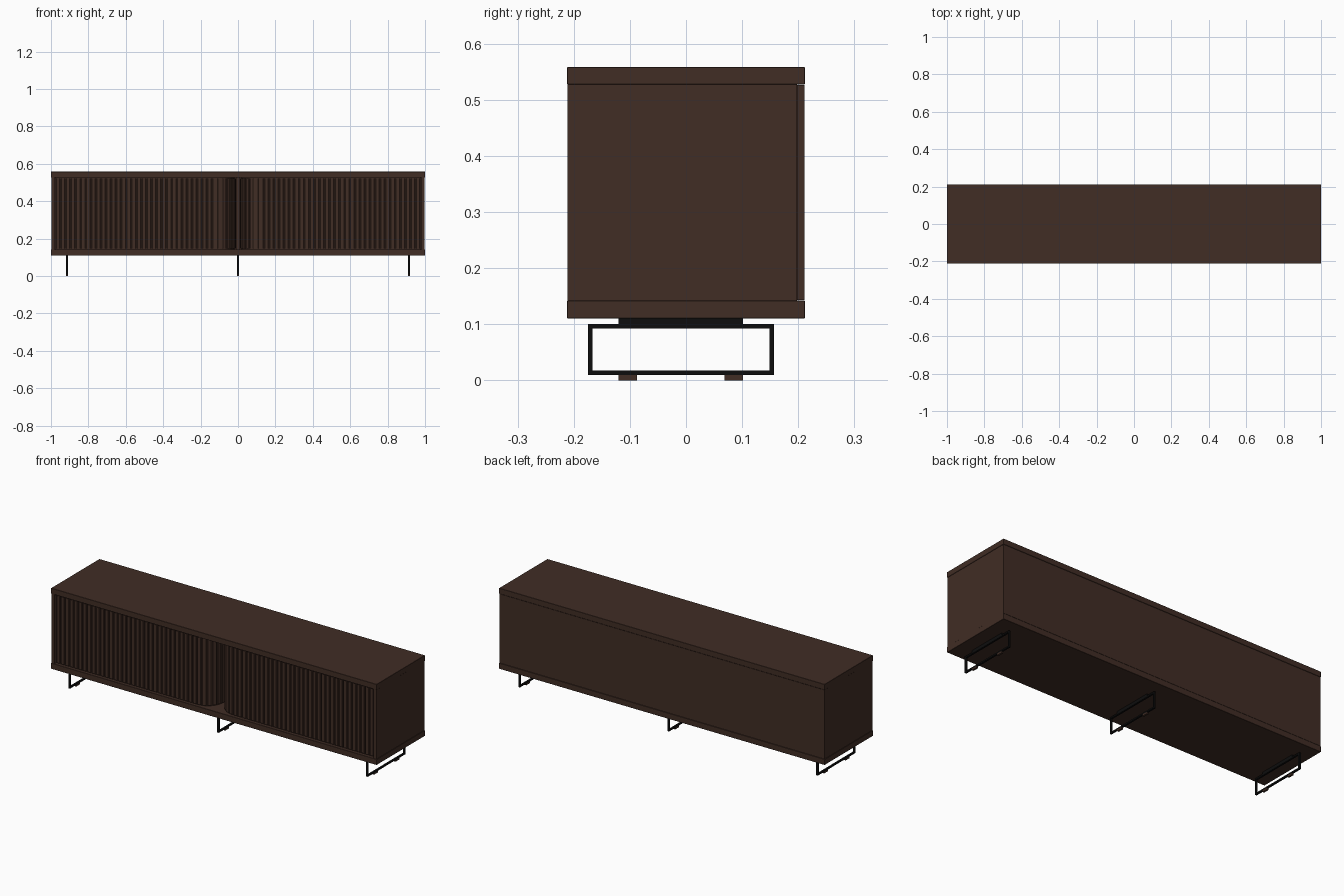
import bpy, bmesh, math

if "Cube" in bpy.data.objects:
    bpy.data.objects.remove(bpy.data.objects["Cube"])


def material(name, rgb):
    m = bpy.data.materials.new(name)
    m.diffuse_color = (*rgb, 1)
    m.use_nodes = True
    m.node_tree.nodes["Principled BSDF"].inputs["Base Color"].default_value = m.diffuse_color
    return m


WOOD = material("dark_walnut", (0.052, 0.026, 0.018))
METAL = material("black_metal", (0.004, 0.004, 0.004))


def finish(name, bm, mat):
    bmesh.ops.recalc_face_normals(bm, faces=bm.faces)
    me = bpy.data.meshes.new(name)
    bm.to_mesh(me)
    bm.free()
    me.materials.append(mat)
    ob = bpy.data.objects.new(name, me)
    bpy.context.collection.objects.link(ob)
    return ob


def add_box(bm, x0, x1, y0, y1, z0, z1):
    v = [bm.verts.new((x, y, z)) for z in (z0, z1)
         for x, y in ((x0, y0), (x1, y0), (x1, y1), (x0, y1))]
    for f in ((3, 2, 1, 0), (4, 5, 6, 7), (0, 1, 5, 4),
              (1, 2, 6, 5), (2, 3, 7, 6), (3, 0, 4, 7)):
        bm.faces.new([v[i] for i in f])


def box(name, mat, *dims, bevel=0.0):
    bm = bmesh.new()
    add_box(bm, *dims)
    ob = finish(name, bm, mat)
    if bevel:
        b = ob.modifiers.new("soft_edge", 'BEVEL')
        b.width, b.segments = bevel, 1
    return ob


# Carcass: slabs, sides, back, divider
H0, H1 = 0.142, 0.527
box("bottom_slab", WOOD, -1, 1, -0.212, 0.212, 0.11, H0, bevel=0.001)
box("top_slab", WOOD, -1, 1, -0.212, 0.212, H1, 0.558, bevel=0.001)
for side, s in (("left", -1), ("right", 1)):
    a, b = sorted((s * 0.98, s * 0.998))
    box(side + "_side_panel", WOOD, a, b, -0.211, 0.197, H0, H1)
box("back_panel", WOOD, -0.998, 0.998, 0.198, 0.211, H0 + 0.001, H1 - 0.001)
box("centre_divider", WOOD, -0.008, 0.008, -0.06, 0.198, H0, H1)

# Tambour doors: path runs along the front, turns inward, then goes to the back
X0, FRONT, R, END = -0.976, -0.203, 0.1, -0.012
STRAIGHT = (END - R) - X0
ARC = R * math.pi / 2
TAIL = 0.06


def path(d):
    """Point and outward normal at distance d along the left door."""
    if d <= STRAIGHT:
        return X0 + d, FRONT, 0, -1
    if d <= STRAIGHT + ARC:
        a = (d - STRAIGHT) / R
        return (END - R + R * math.sin(a), FRONT + R - R * math.cos(a),
                math.sin(a), -math.cos(a))
    return END, FRONT + R + d - STRAIGHT - ARC, 1, 0


def prism(bm, pts, z0, z1):
    lo = [bm.verts.new((x, y, z0)) for x, y in pts]
    hi = [bm.verts.new((x, y, z1)) for x, y in pts]
    n = len(pts)
    bm.faces.new(lo[::-1])
    bm.faces.new(hi)
    for i in range(n):
        j = (i + 1) % n
        bm.faces.new((lo[i], lo[j], hi[j], hi[i]))


def door(name, sign):
    total = STRAIGHT + ARC + TAIL
    count = 40
    pitch = total / count

    def off(d, depth):
        x, y, nx, ny = path(d)
        return sign * (x - nx * depth), y - ny * depth

    # Flexible backing sheet
    bm = bmesh.new()
    ds = [0, STRAIGHT] + [STRAIGHT + ARC * i / 10 for i in range(1, 11)] + [total]
    prism(bm, [off(d, 0.007) for d in ds] + [off(d, 0.011) for d in ds[::-1]],
          H0 + 0.001, H1 - 0.001)
    finish(name + "_backing", bm, WOOD)

    # Upright slats with chamfered edges
    bm = bmesh.new()
    for i in range(count):
        a, b = i * pitch + 0.0025, (i + 1) * pitch - 0.0025
        c = 0.0025
        prism(bm, [off(a, 0.007), off(a, 0.002), off(a + c, 0),
                   off(b - c, 0), off(b, 0.002), off(b, 0.007)],
              H0 + 0.006, H1 - 0.006)
    finish(name + "_slats", bm, WOOD)


door("left_tambour", 1)
door("right_tambour", -1)

# Sled legs: rectangular metal loop, mounting plate and two floor pads
W, T = 0.005, 0.008
Y0, Y1, Z0, Z1 = -0.175, 0.157, 0.009, 0.1
for name, x in (("left", -0.915), ("middle", 0.0), ("right", 0.915)):
    bm = bmesh.new()
    rings = []
    for px in (x - W, x + W):
        for t in (0, T):
            rings.append([bm.verts.new((px, y, z)) for y, z in (
                (Y0 + t, Z0 + t), (Y1 - t, Z0 + t), (Y1 - t, Z1 - t), (Y0 + t, Z1 - t))])
    for p, q in ((0, 1), (1, 3), (3, 2), (2, 0)):
        for i in range(4):
            j = (i + 1) % 4
            bm.faces.new((rings[p][i], rings[p][j], rings[q][j], rings[q][i]))
    finish(name + "_leg_frame", bm, METAL)
    box(name + "_leg_plate", METAL, x - W, x + W, -0.12, 0.102, Z1, 0.11)
    for end, y in (("front", -0.12), ("back", 0.069)):
        box(f"{name}_{end}_foot_pad", WOOD, x - W, x + W, y, y + 0.033, 0, Z0)
